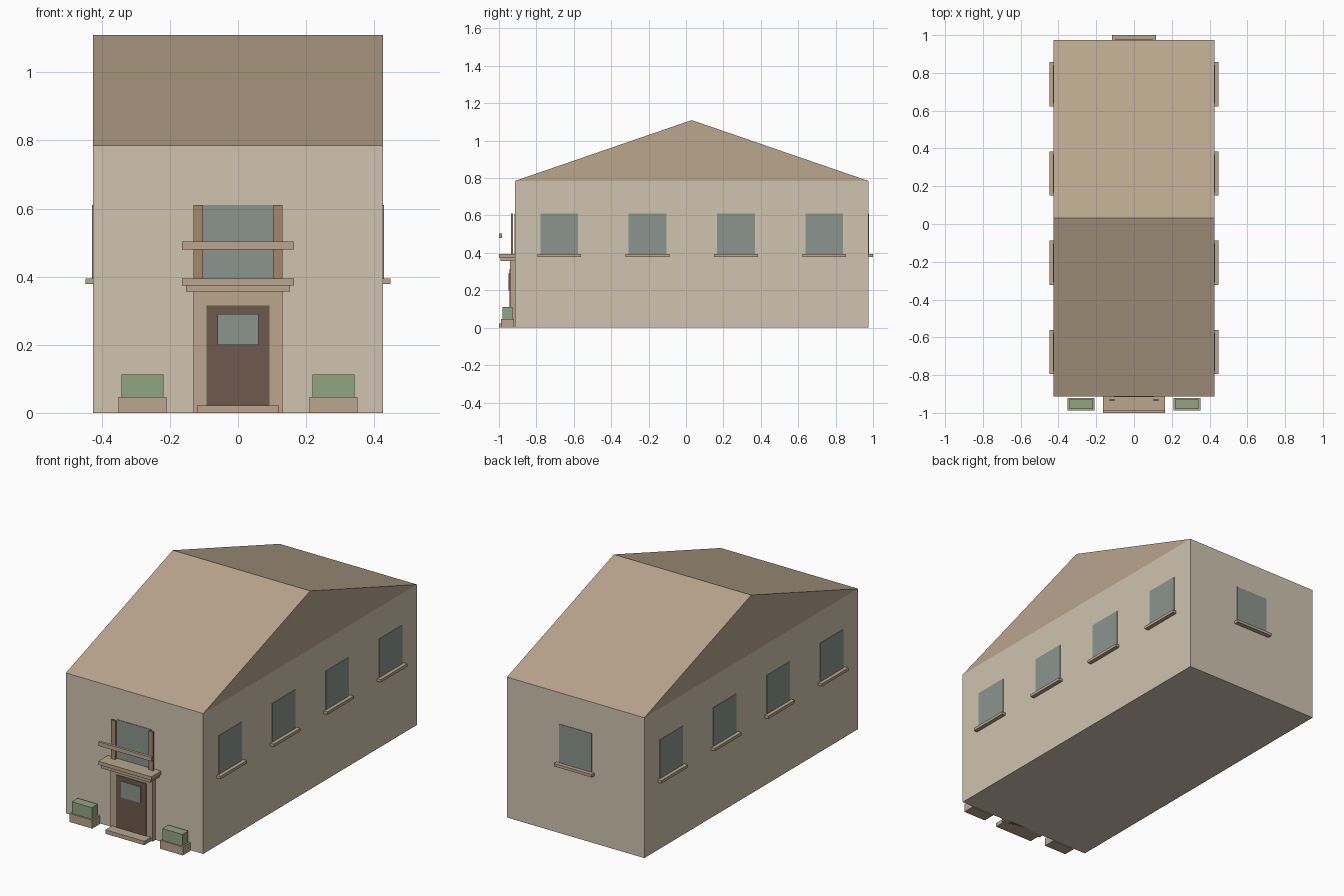
import bpy, bmesh

if "Cube" in bpy.data.objects:
    bpy.data.objects.remove(bpy.data.objects["Cube"])


def material(name, rgb):
    m = bpy.data.materials.new(name)
    m.diffuse_color = (*[(c / 255) ** 2.2 for c in rgb], 1)
    m.use_nodes = True
    m.node_tree.nodes["Principled BSDF"].inputs["Base Color"].default_value = m.diffuse_color
    return m


WALL = material("plaster", (206, 194, 174))
ROOF = material("roof_tan", (184, 164, 140))
STONE = material("stone", (184, 164, 140))
GLASS = material("glass", (137, 148, 140))
DOOR = material("dark_wood", (110, 90, 77))
WOOD = material("light_wood", (164, 134, 106))
LEAF = material("leaves", (143, 165, 128))


def finish(name, bm, mat):
    bmesh.ops.recalc_face_normals(bm, faces=bm.faces)
    me = bpy.data.meshes.new(name)
    bm.to_mesh(me)
    bm.free()
    me.materials.append(mat)
    ob = bpy.data.objects.new(name, me)
    bpy.context.collection.objects.link(ob)
    return ob


def box(name, x, y, z, mat):
    """Box from (min, max) ranges on each axis."""
    bm = bmesh.new()
    bmesh.ops.create_cube(bm, size=1)
    for v in bm.verts:
        v.co = [r[0] if c < 0 else r[1] for c, r in zip(v.co, (x, y, z))]
    return finish(name, bm, mat)


def mirrored(name, x, y, z, mat):
    """The same box on the right and left side."""
    box(name + "_right", x, y, z, mat)
    box(name + "_left", (-x[1], -x[0]), y, z, mat)


W, FRONT, BACK, EAVE, RIDGE = 0.425, -0.914, 0.975, 0.785, 1.11

# Main block
box("walls", (-W, W), (FRONT, BACK), (0, EAVE), WALL)

# Gable roof, ridge running across the width
bm = bmesh.new()
profile = [(FRONT, EAVE), (BACK, EAVE), ((FRONT + BACK) / 2, RIDGE)]
face = bm.faces.new([bm.verts.new((-W, y, z)) for y, z in profile])
ext = bmesh.ops.extrude_face_region(bm, geom=[face])
new = [g for g in ext["geom"] if isinstance(g, bmesh.types.BMVert)]
bmesh.ops.translate(bm, verts=new, vec=(2 * W, 0, 0))
finish("roof", bm, ROOF)

# Side windows with sills
for i in range(4):
    c = -0.678 + i * 0.4725
    mirrored(f"side_window_{i}", (W - 0.01, W + 0.003), (c - 0.101, c + 0.101), (0.392, 0.61), GLASS)
    mirrored(f"side_sill_{i}", (W - 0.01, W + 0.023), (c - 0.117, c + 0.117), (0.378, 0.394), STONE)

# Back window with sill
box("back_window", (-0.101, 0.101), (BACK - 0.01, BACK + 0.003), (0.392, 0.61), GLASS)
box("back_sill", (-0.117, 0.117), (BACK - 0.01, 1.0), (0.378, 0.394), STONE)

# Balcony window, shutters and rail
box("balcony_window", (-0.105, 0.105), (FRONT - 0.003, FRONT + 0.01), (0.392, 0.61), GLASS)
mirrored("shutter", (0.103, 0.13), (-0.936, -0.926), (0.392, 0.61), WOOD)
box("balcony_rail", (-0.164, 0.164), (-1.0, -0.985), (0.48, 0.503), STONE)
box("balcony_slab", (-0.164, 0.164), (-1.0, FRONT + 0.01), (0.374, 0.394), STONE)
box("balcony_moulding", (-0.153, 0.153), (-0.993, FRONT + 0.01), (0.356, 0.374), STONE)

# Entrance: jambs, lintel, door, door glass and step
mirrored("door_jamb", (0.093, 0.13), (-0.94, FRONT + 0.01), (0, 0.356), STONE)
box("door_lintel", (-0.093, 0.093), (-0.94, FRONT + 0.01), (0.315, 0.356), STONE)
box("door", (-0.093, 0.093), (-0.944, FRONT + 0.01), (0.0, 0.315), DOOR)
box("door_glass", (-0.06, 0.06), (-0.949, -0.94), (0.2, 0.29), GLASS)
box("door_step", (-0.12, 0.12), (-1.0, FRONT + 0.01), (0, 0.022), STONE)

# Planters with clipped hedges
mirrored("planter", (0.21, 0.351), (-0.988, -0.92), (0, 0.047), STONE)
mirrored("hedge", (0.218, 0.342), (-0.98, -0.928), (0.04, 0.112), LEAF)
